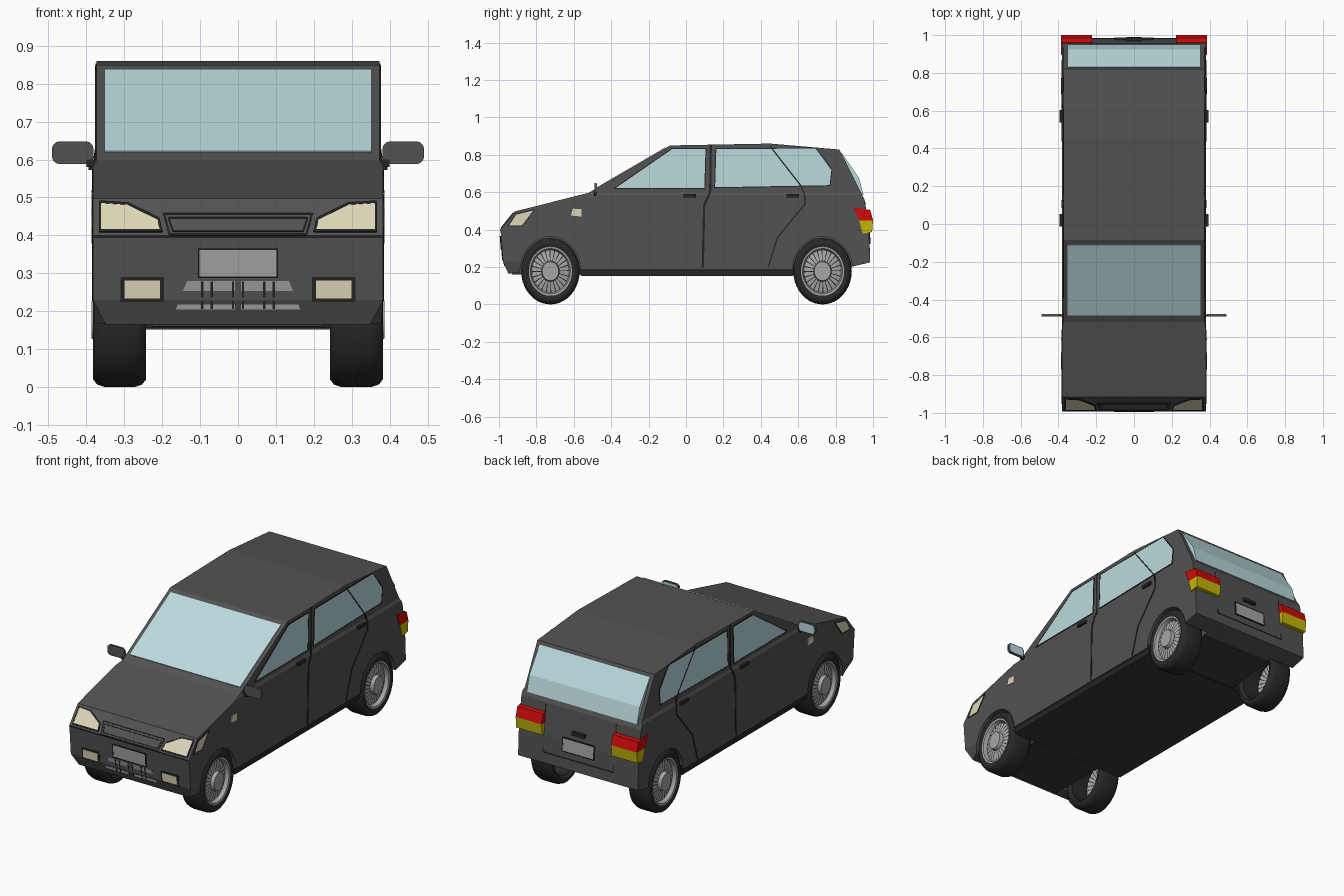
import bpy, bmesh, math
from mathutils import Vector

if "Cube" in bpy.data.objects:
    bpy.data.objects.remove(bpy.data.objects["Cube"])


def material(name, r, g, b):
    m = bpy.data.materials.new(name)
    m.diffuse_color = (r, g, b, 1)
    m.use_nodes = True
    m.node_tree.nodes["Principled BSDF"].inputs["Base Color"].default_value = m.diffuse_color
    return m


PAINT = material("dark grey paint", 0.085, 0.085, 0.085)
UNDER = material("underbody grey", 0.04, 0.04, 0.04)
TRIM = material("black trim", 0.018, 0.018, 0.018)
RUBBER = material("tyre rubber", 0.022, 0.022, 0.022)
GLASS = material("pale blue glass", 0.50, 0.71, 0.73)
LAMP = material("cream lamp", 0.72, 0.68, 0.48)
METAL = material("light grey metal", 0.38, 0.38, 0.38)
RED = material("red lamp", 0.62, 0.003, 0.003)
YELLOW = material("yellow lamp", 0.55, 0.47, 0.003)


def finish(name, bm, *mats):
    bmesh.ops.recalc_face_normals(bm, faces=bm.faces[:])
    me = bpy.data.meshes.new(name)
    bm.to_mesh(me)
    bm.free()
    for m in mats:
        me.materials.append(m)
    ob = bpy.data.objects.new(name, me)
    bpy.context.collection.objects.link(ob)
    return ob


def add_prism(bm, pts, shift):
    """Closed prism from a 3D polygon pushed along a vector."""
    a = [bm.verts.new(p) for p in pts]
    b = [bm.verts.new(Vector(p) + Vector(shift)) for p in pts]
    bm.faces.new(a)
    bm.faces.new(b[::-1])
    for i in range(len(a)):
        j = (i + 1) % len(a)
        bm.faces.new((a[i], a[j], b[j], b[i]))


def cross(name, prof, x0, x1, mat):
    """Side profile (y, z) extruded across the car."""
    bm = bmesh.new()
    add_prism(bm, [(x0, y, z) for y, z in prof], (x1 - x0, 0, 0))
    return finish(name, bm, mat)


def panel(name, pts, to3d, n, mat, t=0.004):
    bm = bmesh.new()
    n = Vector(n)
    add_prism(bm, [Vector(to3d(u, v)) - n * 0.003 for u, v in pts], n * (t + 0.003))
    return finish(name, bm, mat)


def line(name, pts, to3d, n, w=0.008, mat=TRIM, closed=False, t=0.002):
    bm = bmesh.new()
    n = Vector(n)
    pts = [Vector(p) for p in pts]
    for a, b in zip(pts, pts[1:] + (pts[:1] if closed else [])):
        d = (b - a).normalized() * w / 2
        s = Vector((-d.y, d.x))
        quad = [a - d * .5 + s, a - d * .5 - s, b + d * .5 - s, b + d * .5 + s]
        add_prism(bm, [Vector(to3d(*q)) - n * 0.003 for q in quad], n * (t + 0.003))
    return finish(name, bm, mat)


def lathe(bm, prof, cy, s, n, loop=True, rule=None):
    """Spin (x, r) around the axle; wheels are slightly narrow along y."""
    rings = [[bm.verts.new((s * x, cy + .88 * r * math.cos(k * math.tau / n),
                            .1775 + r * math.sin(k * math.tau / n))) for k in range(n)]
             for x, r in prof]
    m = len(prof)
    for i in range(m if loop else m - 1):
        p, q = rings[i], rings[(i + 1) % m]
        for k in range(n):
            f = bm.faces.new((p[k], p[(k + 1) % n], q[(k + 1) % n], q[k]))
            if rule:
                f.material_index = rule(i, k)
    return rings


def interp(table, z):
    if z <= table[0][0]:
        return table[0][1]
    for (z0, y0), (z1, y1) in zip(table, table[1:]):
        if z <= z1:
            return y0 + (y1 - y0) * (z - z0) / (z1 - z0)
    return table[-1][1]


FRONT = [(.165, -.95), (.23, -.978), (.40, -.992), (.497, -.915), (.597, -.52), (.85, -.085)]
REAR = [(.2, .88), (.225, .985), (.38, .978), (.56, .955), (.828, .82)]
front = lambda x, z: (x, interp(FRONT, z), z)
rear = lambda x, z: (x, interp(REAR, z), z)
NOSE, FWD, BACK = (0, -.72, .69), (0, -1, 0), (0, 1, 0)

# Body shell: side profile, slightly narrower above the belt line and at the chin
prof = [(y, z) for z, y in FRONT] + [(.45, .86)] + [(y, z) for z, y in REAR[::-1]]
prof += [(.56, .19), (-.56, .19), (-.88, .17)]
bm = bmesh.new()
add_prism(bm, [(-.382, y, z) for y, z in prof], (.764, 0, 0))
for co, no in (((0, 0, .585), (0, 0, 1)), ((0, 0, .6), (0, 0, 1)),
               ((0, 0, .23), (0, 0, 1)), ((0, -.88, 0), (0, 1, 0))):
    bmesh.ops.bisect_plane(bm, geom=bm.verts[:] + bm.edges[:] + bm.faces[:],
                           plane_co=co, plane_no=no, dist=1e-5)
for v in bm.verts:
    if v.co.z > .595:
        v.co.x *= .374 / .382
    elif v.co.z < .18 and v.co.y < -.9:
        v.co.x *= .35 / .382
body = finish("body_shell", bm, PAINT)

# Wheel arches cut out of the body
bm = bmesh.new()
for cy in (-.725, .73):
    for s in (1, -1):
        r = lathe(bm, [(.225, .184), (.45, .184)], cy, s, 40, False)
        bm.faces.new(r[0])
        bm.faces.new(r[1])
cutter = finish("arch_cutter", bm, PAINT)
cutter.hide_render = True
mod = body.modifiers.new("arches", 'BOOLEAN')
mod.operation, mod.solver, mod.object = 'DIFFERENCE', 'EXACT', cutter
dg = bpy.context.evaluated_depsgraph_get()
baked = bpy.data.meshes.new_from_object(body.evaluated_get(dg))
body.modifiers.clear()
body.data = baked
bpy.data.objects.remove(cutter)

# Underbody
cross("underbody_spine", [(-.93, .16), (.56, .155), (.86, .195), (.86, .22), (-.93, .22)], -.225, .225, UNDER)
cross("underbody_sills", [(-.565, .155), (.575, .155), (.575, .21), (-.565, .21)], -.374, .374, TRIM)
panel("underbody_floor", [(-.372, -.56), (.372, -.56), (.372, .57), (-.372, .57)],
      lambda x, y: (x, y, .156), (0, 0, -1), UNDER)

# Windscreen and bulged rear window
panel("windscreen", [(-.352, .619), (.352, .619), (.352, .836), (-.352, .836)], front, (0, -.5, .86), GLASS)
cross("rear_window", [(.832, .812), (.925, .675), (.949, .585), (.90, .585), (.80, .79)], -.352, .352, GLASS)

# Nose: grille frame, bumper line, number plate, lower grille
line("bumper_line", [(-.38, .396), (.38, .396)], front, FWD, .006)
line("grille_frame", [(-.195, .457), (.195, .457), (.18, .402), (-.18, .402)], front, NOSE, .005, closed=True)
line("grille_inner_frame", [(-.183, .446), (.183, .446), (.171, .411), (-.171, .411)],
     front, NOSE, .004, closed=True)
panel("front_plate", [(-.104, .29), (.104, .29), (.104, .364), (-.104, .364)], front, FWD, METAL, .006)
line("front_plate_edge", [(-.104, .29), (.104, .29), (.104, .364), (-.104, .364)], front, FWD, .004,
     closed=True, t=.007)

# Rear: plate, handle, tailgate seam
panel("rear_plate", [(-.1, .325), (.1, .325), (.1, .4), (-.1, .4)], rear, BACK, METAL, .006)
line("rear_plate_edge", [(-.1, .325), (.1, .325), (.1, .4), (-.1, .4)], rear, BACK, .005, closed=True, t=.007)
panel("tailgate_handle", [(-.04, .432), (.04, .432), (.04, .45), (-.04, .45)], rear, BACK, TRIM, .018)
line("tailgate_seam", [(-.225, .55), (-.225, .285), (.225, .285), (.225, .55)], rear, BACK, .006)


for s, tag in ((1, "right"), (-1, "left")):
    side = lambda y, z: (s * (.374 if z > .6 else .382), y, z)
    out = (s, 0, 0)
    flip = lambda pts: [(s * x, z) for x, z in pts]

    # Side windows
    win1 = [(-.385, .619), (-.075, .833), (.107, .833), (.1, .619)]
    win2 = [(.153, .624), (.16, .833), (.694, .836), (.78, .72), (.77, .635)]
    for nm, w in (("front", win1), ("rear", win2)):
        panel(f"{nm}_side_window_{tag}", w, side, out, GLASS, .002)
        line(f"{nm}_side_window_edge_{tag}", w, side, out, .005, closed=True, t=.003)

    # Door seams and handles
    line(f"front_door_seam_{tag}", [(.132, .85), (.13, .61), (.12, .58), (.097, .53), (.09, .2)], side, out, .012)
    line(f"rear_door_seam_{tag}", [(.45, .845), (.618, .63), (.635, .58), (.635, .535), (.49, .36), (.44, .2)],
         side, out, .007, t=.003)
    for y in (.02, .57):
        panel(f"door_handle_{tag}", [(y - .033, .573), (y + .033, .573), (y + .033, .59), (y - .033, .59)],
              side, out, TRIM, .013)

    # Headlight, its side wrap, indicator and fog light
    lamp = flip([(.364, .486), (.29, .481), (.21, .442), (.203, .41), (.364, .41)])
    panel(f"headlight_{tag}", lamp, front, NOSE, LAMP)
    line(f"headlight_edge_{tag}", lamp, front, NOSE, .006, closed=True, t=.005)
    wrap = [(-.95, .42), (-.91, .482), (-.81, .507), (-.875, .42)]
    panel(f"headlight_side_{tag}", wrap, side, out, LAMP, .002)
    line(f"headlight_side_edge_{tag}", wrap, side, out, .005, closed=True, t=.003)
    panel(f"indicator_{tag}", [(-.615, .475), (-.56, .47), (-.56, .51), (-.605, .512)], side, out, LAMP, .004)
    fog = flip([(.195, .224), (.31, .224), (.31, .29), (.195, .29)])
    panel(f"fog_light_frame_{tag}", fog, front, FWD, TRIM, .003)
    panel(f"fog_light_{tag}", flip([(.206, .234), (.299, .234), (.299, .281), (.206, .281)]), front, FWD, LAMP, .005)

    # Lower grille half with slats
    panel(f"lower_grille_{tag}", flip([(.008, .205), (.164, .205), (.135, .279), (.008, .279)]), front, FWD, METAL, .003)
    for x in (.013, .069, .094):
        line(f"lower_grille_slat_{tag}", flip([(x, .207), (x, .277)]), front, FWD, .006, t=.005)

    # Tail lamp: red above yellow
    x0, x1 = s * .222, s * .387
    cross(f"tail_lamp_red_{tag}", [(.895, .52), (.985, .505), (1.0, .45), (.925, .45)], x0, x1, RED)
    cross(f"tail_lamp_yellow_{tag}", [(.925, .45), (1.0, .45), (.995, .387), (.945, .378)], x0, x1, YELLOW)

    # Wing mirror: rounded housing, reflective rear, short stalk
    oval = [(s * (.436 + .035 * a + .02 * math.cos(t)), .618 + .01 * b + .02 * math.sin(t))
            for a, b, t0 in ((1, 1, 0), (-1, 1, 1), (-1, -1, 2), (1, -1, 3))
            for t in [(t0 + k / 3) * math.pi / 2 for k in range(4)]]
    panel(f"mirror_housing_{tag}", oval, lambda x, z: (x, -.482, z), FWD, PAINT, .008)
    panel(f"mirror_glass_{tag}", [(s * .437 + (x - s * .437) * .88, .618 + (z - .618) * .82) for x, z in oval],
          lambda x, z: (x, -.48, z), BACK, GLASS, .003)
    panel(f"mirror_stalk_{tag}", flip([(.365, .58), (.4, .58), (.4, .6), (.365, .6)]),
          lambda x, z: (x, -.483, z), FWD, TRIM, .008)

    # Wheels
    for cy, end in ((-.725, "front"), (.73, "rear")):
        bm = bmesh.new()
        lathe(bm, [(.26, .128), (.243, .145), (.243, .158), (.253, .171), (.272, .1775), (.352, .1775),
                   (.372, .171), (.383, .156), (.383, .145), (.375, .128)], cy, s, 40)
        tyre = finish(f"{end}_tyre_{tag}", bm, RUBBER)
        bpy.ops.object.select_all(action='DESELECT')
        tyre.select_set(True)
        bpy.context.view_layer.objects.active = tyre
        bpy.ops.object.shade_smooth_by_angle(angle=math.radians(40))
        bm = bmesh.new()
        rings = lathe(bm, [(.262, .131), (.378, .131), (.376, .121), (.355, .113), (.366, .055), (.386, .05)],
                      cy, s, 120, False, lambda i, k: 1 if i == 3 and k % 5 == 0 else 0)
        bm.faces.new(rings[-1])
        finish(f"{end}_wheel_rim_{tag}", bm, METAL, TRIM)
